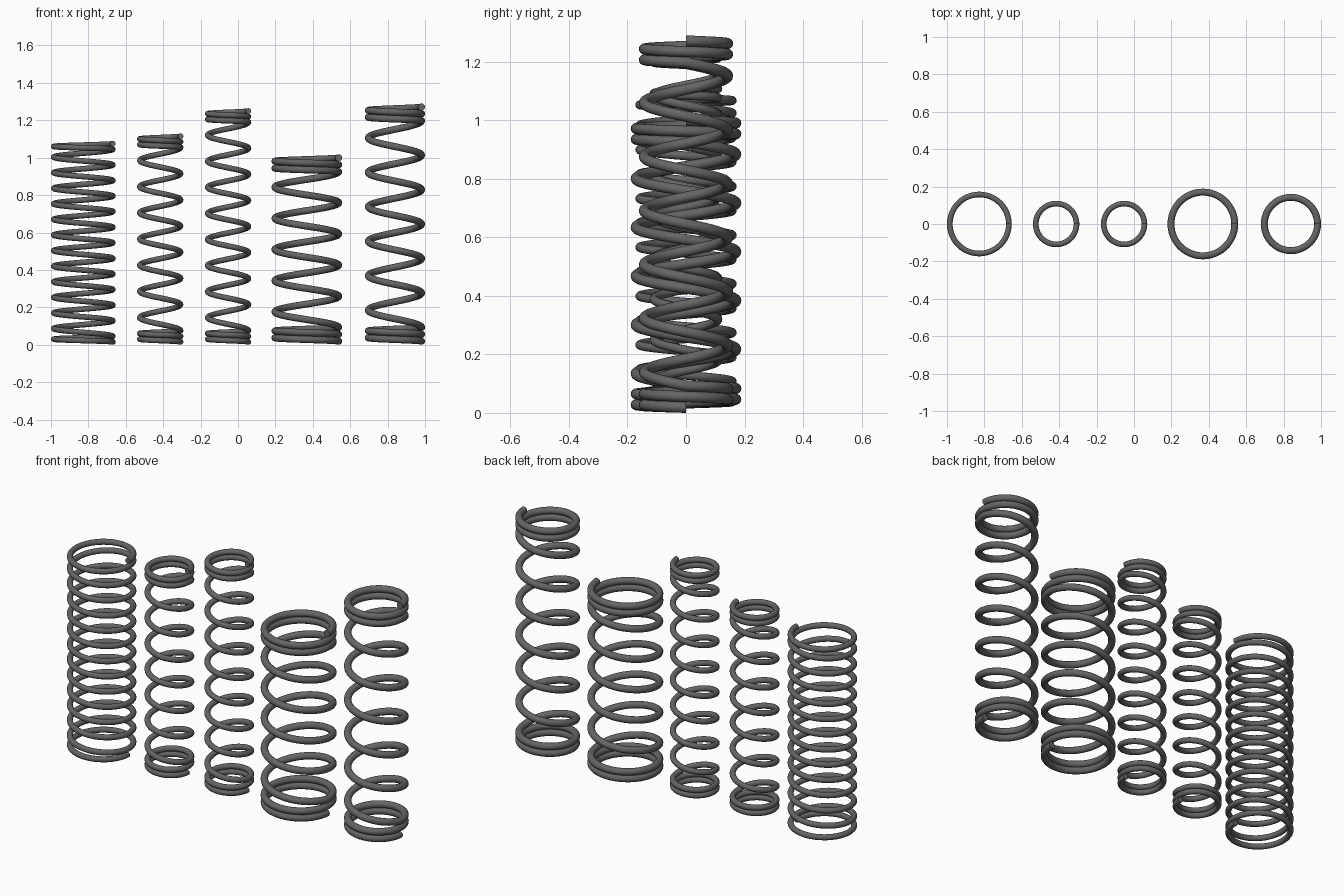
import bpy, bmesh
from math import sin, cos, pi, tau
from mathutils import Vector

if "Cube" in bpy.data.objects:
    bpy.data.objects.remove(bpy.data.objects["Cube"])

STEPS, SIDES = 48, 16   # segments per turn, sides of the wire

steel = bpy.data.materials.new("dark_steel")
steel.diffuse_color = (0.13, 0.13, 0.13, 1)
steel.use_nodes = True
steel.node_tree.nodes["Principled BSDF"].inputs["Base Color"].default_value = steel.diffuse_color


def spring(name, x, outer, wire, height, closed, active):
    """Left-handed coil with tight turns at both ends and open turns between."""
    r = wire / 2
    R = outer - r
    total = active + 2 * closed
    pitch = (height - wire - 2 * closed * wire) / active

    def rise(t):
        opened = min(max(t - closed, 0), active)
        return r + opened * pitch + (t - opened) * wire

    bm = bmesh.new()
    rings = []
    for i in range(total * STEPS + 1):
        t = i / STEPS
        a = -tau * t
        out = Vector((cos(a), sin(a), 0))
        mid = out * R + Vector((0, 0, rise(t)))
        # tilt the wire section to stay square to the path
        slope = (rise(t + 0.01) - rise(t - 0.01)) / 0.02
        if i == 0 or i == total * STEPS:
            slope = 0
        along = Vector((sin(a) * tau * R, -cos(a) * tau * R, slope)).normalized()
        up = along.cross(out)
        rings.append([bm.verts.new(mid + out * (r * cos(tau * k / SIDES))
                                   + up * (r * sin(tau * k / SIDES)))
                      for k in range(SIDES)])
    for p, q in zip(rings, rings[1:]):
        for k in range(SIDES):
            n = (k + 1) % SIDES
            bm.faces.new((p[k], p[n], q[n], q[k]))
    # flat cut wire ends
    bm.faces.new(rings[0])
    bm.faces.new(rings[-1])
    bmesh.ops.recalc_face_normals(bm, faces=bm.faces)
    mesh = bpy.data.meshes.new(name)
    bm.to_mesh(mesh)
    bm.free()
    mesh.materials.append(steel)
    ob = bpy.data.objects.new(name, mesh)
    ob.location.x = x
    bpy.context.collection.objects.link(ob)
    bpy.context.view_layer.objects.active = ob
    ob.select_set(True)
    bpy.ops.object.shade_smooth_by_angle(angle=pi / 5)
    ob.select_set(False)


# name, centre x, outer radius, wire thickness, height, closed turns per end, open turns
spring("fine_wide_spring", -0.827, 0.173, 0.030, 1.09, 1, 12)
spring("narrow_spring", -0.416, 0.124, 0.030, 1.13, 2, 7)
spring("tall_narrow_spring", -0.053, 0.124, 0.030, 1.265, 2, 8)
spring("short_wide_spring", 0.368, 0.189, 0.037, 1.018, 2, 5)
spring("tall_spring", 0.839, 0.161, 0.037, 1.29, 2, 6)
